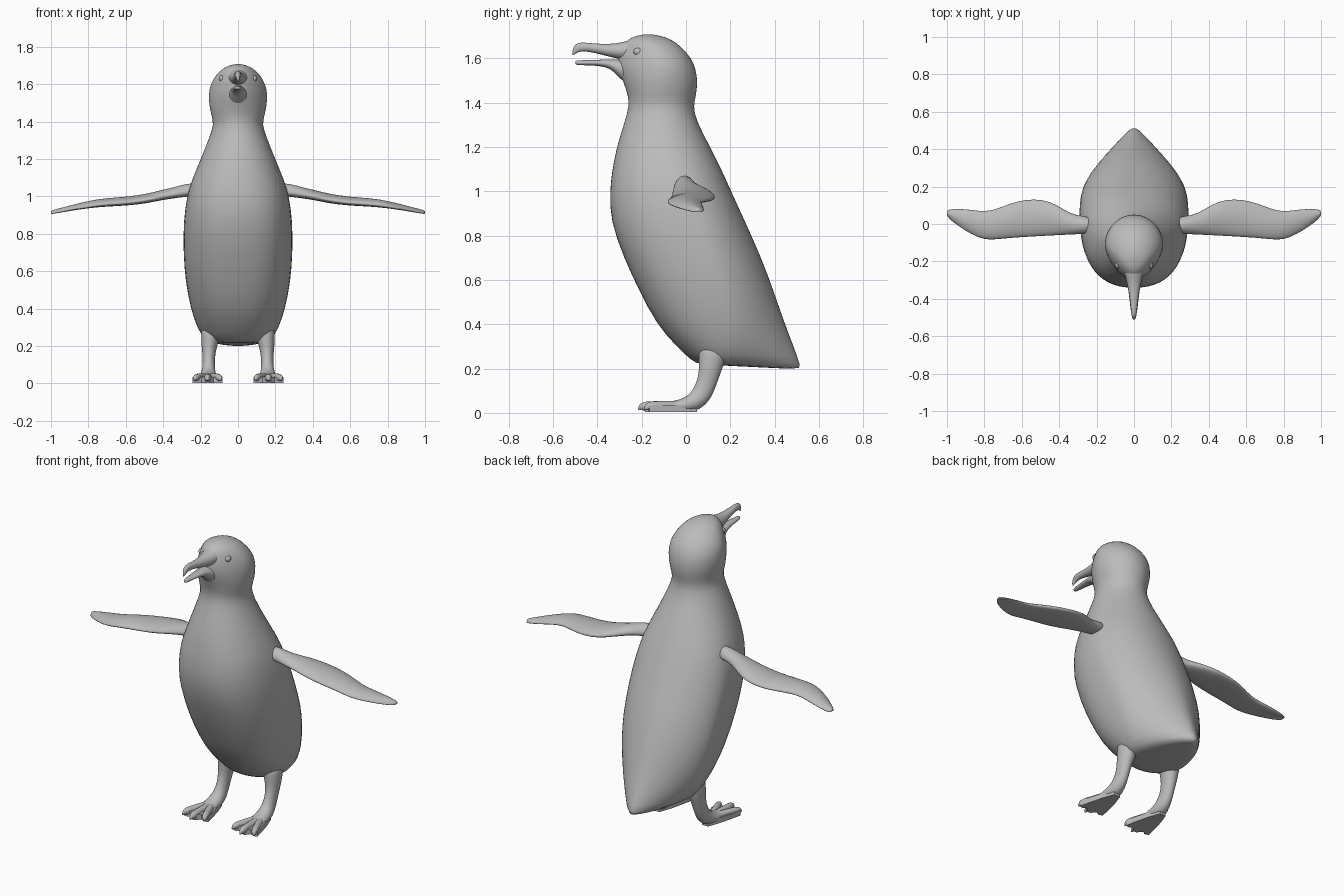
import bpy, bmesh, math
from mathutils import Vector

grey = bpy.data.materials.new("plain grey")
grey.diffuse_color = (0.5, 0.5, 0.5, 1)


def finish(name, bm, mirror=False, subdiv=1):
    bmesh.ops.recalc_face_normals(bm, faces=bm.faces[:])
    mesh = bpy.data.meshes.new(name)
    bm.to_mesh(mesh)
    bm.free()
    mesh.materials.append(grey)
    for p in mesh.polygons:
        p.use_smooth = True
    ob = bpy.data.objects.new(name, mesh)
    bpy.context.collection.objects.link(ob)
    if mirror:
        ob.modifiers.new("mirror", 'MIRROR').use_mirror_merge = False
    if subdiv:
        ob.modifiers.new("smooth", 'SUBSURF').levels = subdiv
        ob.modifiers["smooth"].render_levels = subdiv
    return ob


def loft(name, rings, **kw):
    """Skin a list of closed point rings and cap both ends."""
    bm = bmesh.new()
    loops = [[bm.verts.new(p) for p in r] for r in rings]
    n = len(loops[0])
    for a, b in zip(loops, loops[1:]):
        for i in range(n):
            j = (i + 1) % n
            bm.faces.new((a[i], a[j], b[j], b[i]))
    for cap in (loops[0], loops[-1]):
        c = bm.verts.new(sum((v.co for v in cap), Vector()) / n)
        for i in range(n):
            bm.faces.new((cap[i], cap[(i + 1) % n], c))
    return finish(name, bm, **kw)


def spow(v, e):
    return math.copysign(abs(v) ** e, v)


def egg_ring(z, front, back, w, mid, pf, pb, drop=0, n=28):
    """Horizontal ring with separate front and back roundness."""
    pts = []
    for i in range(n):
        t = 2 * math.pi * i / n
        c, s = math.cos(t), math.sin(t)
        p, r = (pf, mid - front) if c < 0 else (pb, back - mid)
        y = mid + r * spow(c, 2 / p)
        pts.append(Vector((w * spow(s, 2 / p), y, z - drop * y)))
    return pts


def tube(name, path, n=12, **kw):
    """Tube through (point, radius across, radius in the bend plane)."""
    rings = []
    for i, (p, rx, ry) in enumerate(path):
        a = Vector(path[max(i - 1, 0)][0])
        b = Vector(path[min(i + 1, len(path) - 1)][0])
        d = (b - a).normalized()
        side = Vector((1, 0, 0))
        side = (side - d * side.dot(d)).normalized()
        up = d.cross(side)
        rings.append([Vector(p) + side * rx * math.cos(2 * math.pi * k / n)
                      + up * ry * math.sin(2 * math.pi * k / n) for k in range(n)])
    return loft(name, rings, **kw)


# Body and head: height, front, back, half width, widest y, front and back roundness, tilt
body = [
    (0.222, 0.06, 0.515, 0.12, 0.18, 2.0, 1.45, 0.05),
    (0.232, 0.03, 0.523, 0.175, 0.19, 2.1, 1.5, 0.05),
    (0.30, -0.045, 0.488, 0.222, 0.20, 2.2, 1.55),
    (0.40, -0.135, 0.449, 0.255, 0.19, 2.4, 1.6),
    (0.55, -0.213, 0.397, 0.284, 0.16, 2.5, 1.7),
    (0.70, -0.283, 0.342, 0.294, 0.10, 2.5, 1.8),
    (0.87, -0.345, 0.265, 0.294, 0.03, 2.4, 1.9),
    (1.00, -0.345, 0.205, 0.274, -0.03, 2.3, 2.1),
    (1.08, -0.337, 0.17, 0.252, -0.06, 2.2, 2.1),
    (1.20, -0.315, 0.11, 0.2, -0.09, 2.1, 2.0),
    (1.32, -0.275, 0.046, 0.152, -0.11, 2.0, 2.0),
    (1.385, -0.258, 0.034, 0.130, -0.11, 2.0, 2.0),
    (1.43, -0.262, 0.046, 0.142, -0.11, 2.0, 2.0),
    (1.49, -0.282, 0.054, 0.156, -0.11, 1.8, 2.0),
    (1.55, -0.308, 0.046, 0.158, -0.11, 1.6, 2.0),
    (1.60, -0.308, 0.025, 0.148, -0.12, 1.5, 2.0),
    (1.65, -0.297, -0.018, 0.119, -0.14, 1.5, 2.0),
    (1.685, -0.262, -0.065, 0.081, -0.16, 1.8, 2.0),
    (1.70, -0.23, -0.11, 0.046, -0.17, 2.0, 2.0),
    (1.707, -0.19, -0.15, 0.015, -0.17, 2.0, 2.0),
]
loft("body_and_head", [egg_ring(*r) for r in body])


# Bill halves: y, bottom, top, half width
def bill(name, sections, n=12):
    rings = []
    for y, lo, hi, w in sections:
        rings.append([Vector((w * math.cos(2 * math.pi * k / n), y,
                              (lo + hi) / 2 + (hi - lo) / 2 * math.sin(2 * math.pi * k / n)))
                      for k in range(n)])
    loft(name, rings)


bill("upper_bill", [(-0.20, 1.58, 1.695, 0.07), (-0.26, 1.588, 1.682, 0.054),
                    (-0.31, 1.596, 1.667, 0.040), (-0.38, 1.615, 1.664, 0.026),
                    (-0.44, 1.630, 1.670, 0.019), (-0.485, 1.630, 1.673, 0.015),
                    (-0.503, 1.615, 1.659, 0.010), (-0.512, 1.610, 1.637, 0.005)])
bill("lower_bill", [(-0.20, 1.45, 1.592, 0.07), (-0.265, 1.475, 1.595, 0.052),
                    (-0.31, 1.52, 1.595, 0.042), (-0.34, 1.552, 1.595, 0.034),
                    (-0.38, 1.563, 1.594, 0.028), (-0.43, 1.567, 1.592, 0.022),
                    (-0.485, 1.568, 1.591, 0.015), (-0.499, 1.571, 1.589, 0.008)])

# Eyes
bm = bmesh.new()
bmesh.ops.create_uvsphere(bm, u_segments=16, v_segments=10, radius=1)
bmesh.ops.scale(bm, vec=(0.014, 0.022, 0.017), verts=bm.verts[:])
bmesh.ops.translate(bm, vec=(0.088, -0.216, 1.63), verts=bm.verts[:])
finish("eyes", bm, mirror=True, subdiv=0)

# Flippers: x, leading y, trailing y, centre z, thickness
wing = [
    (0.22, -0.05, 0.035, 1.032, 0.075), (0.28, -0.055, 0.045, 1.028, 0.07),
    (0.34, -0.058, 0.055, 1.015, 0.062), (0.41, -0.062, 0.105, 1.002, 0.055),
    (0.49, -0.067, 0.136, 0.983, 0.052), (0.58, -0.072, 0.134, 0.971, 0.049),
    (0.66, -0.077, 0.114, 0.966, 0.047), (0.74, -0.085, 0.08, 0.960, 0.045),
    (0.80, -0.087, 0.068, 0.951, 0.040), (0.87, -0.057, 0.078, 0.938, 0.033),
    (0.94, -0.012, 0.083, 0.923, 0.026), (0.985, 0.024, 0.08, 0.914, 0.02),
    (1.0, 0.045, 0.07, 0.911, 0.014),
]
rings = []
for x, y0, y1, z, th in wing:
    ring = []
    for k in range(14):
        t = 2 * math.pi * k / 14
        y = (y0 + y1) / 2 + (y1 - y0) / 2 * math.cos(t)
        camber = 0.01 * (1 - math.cos(t) ** 2) - 0.005
        ring.append(Vector((x, y, z + camber + th / 2 * math.sin(t))))
    rings.append(ring)
loft("flippers", rings, mirror=True)

# Legs curving forward into the feet
tube("legs", [((0.14, 0.125, 0.30), 0.058, 0.07), ((0.148, 0.117, 0.245), 0.052, 0.064),
              ((0.155, 0.108, 0.19), 0.041, 0.051), ((0.156, 0.095, 0.14), 0.034, 0.046),
              ((0.157, 0.075, 0.09), 0.033, 0.048), ((0.158, 0.042, 0.047), 0.042, 0.046),
              ((0.16, -0.02, 0.03), 0.048, 0.03), ((0.16, -0.09, 0.026), 0.05, 0.024)],
     mirror=True)

# Toes with small claws
for name, x, y in (("inner_toes", 0.098, -0.17), ("middle_toes", 0.163, -0.195),
                   ("outer_toes", 0.226, -0.17)):
    root = Vector((0.16, 0.0, 0.031))
    tip = Vector((x, y, 0.029))
    d = tip - root
    tube(name, [(root, 0.024, 0.026), (root + d * 0.5, 0.021, 0.025),
                (root + d * 0.85, 0.021, 0.025), (tip, 0.018, 0.021),
                (tip + d * 0.05 + Vector((0, 0, -0.003)), 0.01, 0.013),
                (tip + d * 0.10 + Vector((0, 0, -0.014)), 0.004, 0.005)],
         n=10, mirror=True)

# Webbing with a scalloped front edge
outline = [(0.14, 0.05), (0.115, -0.02), (0.095, -0.10), (0.082, -0.165), (0.105, -0.17),
           (0.13, -0.158), (0.153, -0.185), (0.173, -0.185), (0.195, -0.158), (0.22, -0.17),
           (0.242, -0.165), (0.227, -0.10), (0.205, -0.02), (0.18, 0.05)]
bm = bmesh.new()
low = [bm.verts.new((x, y, 0.003)) for x, y in outline]
high = [bm.verts.new((x, y, 0.034)) for x, y in outline]
bm.faces.new(low)
bm.faces.new(high)
for i in range(len(outline)):
    j = (i + 1) % len(outline)
    bm.faces.new((low[i], low[j], high[j], high[i]))
web = finish("foot_webs", bm, mirror=True, subdiv=0)
bpy.context.view_layer.objects.active = web
web.select_set(True)
bpy.ops.object.shade_smooth_by_angle(angle=math.radians(40))
